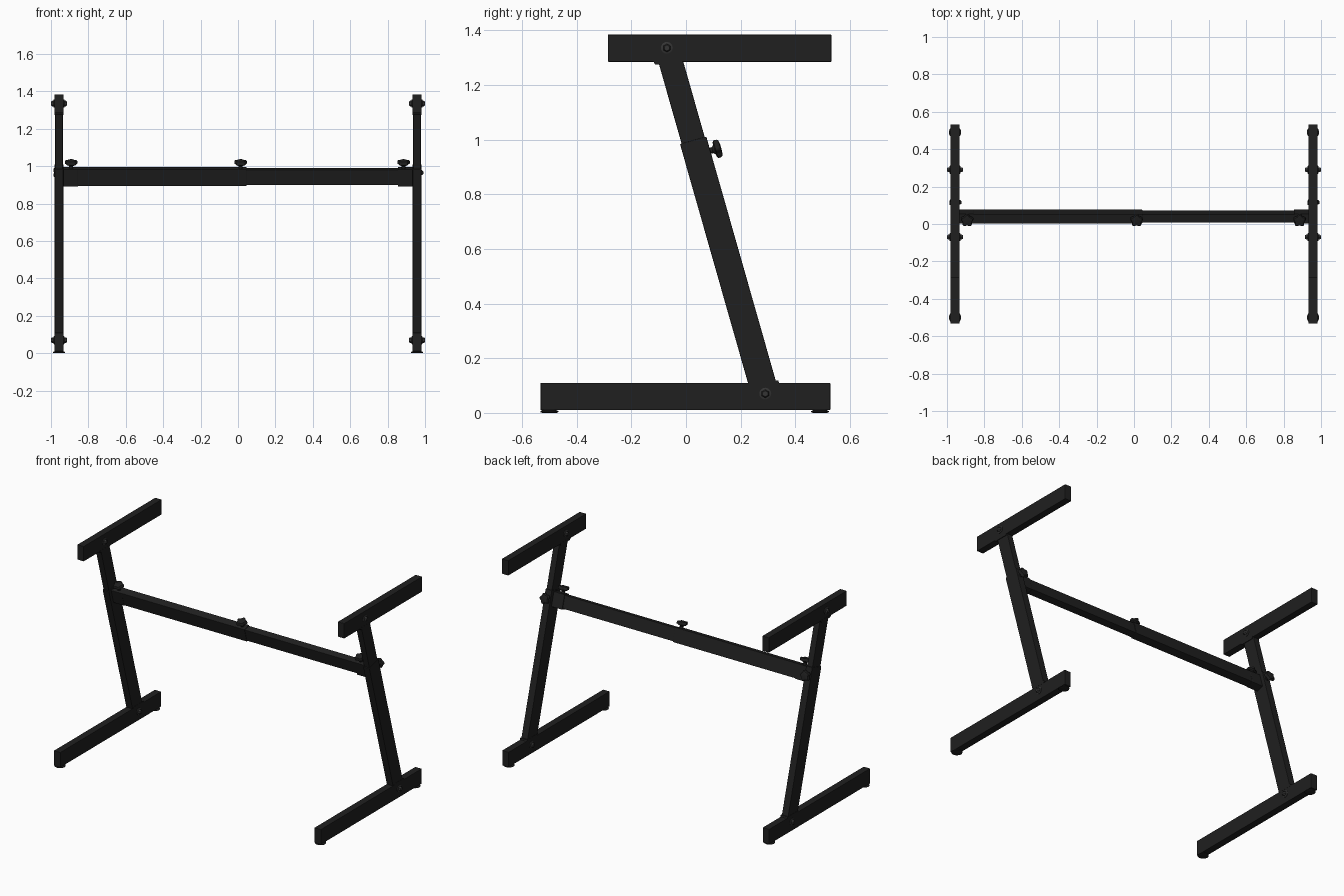
import bpy, bmesh, math
from mathutils import Matrix, Vector

if "Cube" in bpy.data.objects:
    bpy.data.objects.remove(bpy.data.objects["Cube"])

def material(name, v):
    m = bpy.data.materials.new(name)
    m.diffuse_color = (v, v, v, 1)
    m.use_nodes = True
    m.node_tree.nodes["Principled BSDF"].inputs["Base Color"].default_value = m.diffuse_color
    return m

BLACK = material("black_steel", 0.014)
BOLT = material("bolt_steel", 0.035)
TILT = math.atan2(0.36, 1.265)          # backward lean of the legs
LEAN = Matrix.Rotation(TILT, 4, 'X')
X = 0.957                               # side frame position

def finish(bm, name, mat, matrix, smooth=False):
    bmesh.ops.recalc_face_normals(bm, faces=bm.faces)
    me = bpy.data.meshes.new(name)
    bm.to_mesh(me)
    bm.free()
    me.transform(matrix)
    me.materials.append(mat)
    ob = bpy.data.objects.new(name, me)
    bpy.context.collection.objects.link(ob)
    if smooth:
        bpy.ops.object.select_all(action='DESELECT')
        ob.select_set(True)
        bpy.context.view_layer.objects.active = ob
        bpy.ops.object.shade_smooth_by_angle(angle=math.radians(35))
    return ob

def box(name, lo, hi, matrix=Matrix(), bevel=0.003):
    lo, hi = Vector(lo), Vector(hi)
    bm = bmesh.new()
    bmesh.ops.create_cube(bm, size=1)
    for v in bm.verts:
        v.co = (lo + hi) / 2 + Vector(a * b for a, b in zip(v.co, hi - lo))
    if bevel:
        bmesh.ops.bevel(bm, geom=bm.edges[:], offset=bevel, segments=2,
                        profile=0.5, affect='EDGES')
    return finish(bm, name, BLACK, matrix)

def stack(name, rings, matrix, mat=BLACK, n=24, lobes=0, depth=0.0):
    """Closed solid along local z from (radius, z) rings, optionally lobed."""
    bm = bmesh.new()
    loops = []
    for r, z in rings:
        loop = []
        for i in range(n):
            a = 2 * math.pi * i / n
            rr = r * (1 + depth * math.cos(lobes * a))
            loop.append(bm.verts.new((rr * math.cos(a), rr * math.sin(a), z)))
        loops.append(loop)
    for a, b in zip(loops, loops[1:]):
        for i in range(n):
            j = (i + 1) % n
            bm.faces.new((a[i], a[j], b[j], b[i]))
    bm.faces.new(loops[0])
    bm.faces.new(loops[-1])
    return finish(bm, name, mat, matrix, n > 6)

def knob(name, matrix):
    stack(name + "_stem", [(0.011, 0.035), (0.011, 0.058), (0.02, 0.068)], matrix, n=16)
    stack(name + "_head", [(0.024, 0.066), (0.031, 0.070), (0.031, 0.082),
                           (0.027, 0.088), (0.012, 0.091)], matrix,
          n=40, lobes=5, depth=0.13)

def flare(name, matrix, w0, w1, z0, z1):
    """Small tapered collar where a leg meets a rail."""
    bm = bmesh.new()
    bmesh.ops.create_cube(bm, size=1)
    for v in bm.verts:
        top = v.co.z > 0
        v.co = (v.co.x * 0.05, v.co.y * 2 * (w1 if top else w0), z1 if top else z0)
    finish(bm, name, BLACK, matrix)

# Two mirrored side frames
for s, side in ((-1, "left"), (1, "right")):
    place = Matrix.Translation((s * X, 0, 0))
    box(side + "_foot", (-0.024, -0.532, 0.01), (0.024, 0.528, 0.11), place)
    box(side + "_top_arm", (-0.024, -0.286, 1.284), (0.024, 0.532, 1.384), place)
    for y, end in ((-0.5, "front"), (0.49, "back")):
        stack(f"{side}_{end}_foot_pad", [(0.026, 0), (0.033, 0.003), (0.033, 0.006), (0.018, 0.014)],
              Matrix.Translation((s * X, y, 0)))

    # Leaning telescopic leg
    leg = Matrix.Translation((s * X, 0.29, 0.07)) @ LEAN
    box(side + "_lower_leg", (-0.0235, -0.05, 0), (0.0235, 0.05, 0.964), leg)
    box(side + "_upper_leg", (-0.0205, -0.044, 0.9), (0.0205, 0.044, 1.31), leg)
    flare(side + "_lower_collar", Matrix.Translation((s * X, 0.286, 0)), 0.057, 0.051, 0.105, 0.119)
    flare(side + "_upper_collar", Matrix.Translation((s * X, -0.066, 0)), 0.047, 0.056, 1.275, 1.29)

    # Pivot bolts on both faces of each rail
    for y, z, end in ((0.29, 0.07, "lower"), (-0.07, 1.335, "upper")):
        for d in (-1, 1):
            m = (Matrix.Translation((s * X, y, z)) @ Matrix.Rotation(d * math.pi / 2, 4, 'Y'))
            tag = f"{side}_{end}_{'inner' if d != s else 'outer'}"
            stack(tag + "_washer", [(0.022, 0.02), (0.022, 0.027), (0.019, 0.029)], m, BOLT)
            stack(tag + "_bolt", [(0.015, 0.026), (0.015, 0.036), (0.011, 0.042)], m, BOLT, n=6)

    # Height locking knob behind the leg
    bar_end = Matrix.Translation((s * X, 0.041, 0.945)) @ LEAN
    knob(side + "_height_knob", bar_end @ Matrix.Rotation(-math.pi / 2, 4, 'X'))

    # Socket joining the crossbar to the leg
    x0, x1 = sorted((s * 0.855, s * 0.94))
    box(side + "_bar_socket", (x0, -0.0265, -0.049), (x1, 0.0265, 0.046),
        Matrix.Translation((0, 0.04, 0.945)) @ LEAN)

# Telescopic crossbar
bar = Matrix.Translation((0, 0.04, 0.945)) @ LEAN
box("crossbar_outer", (-0.94, -0.0255, -0.046), (0.045, 0.0255, 0.046), bar)
box("crossbar_inner", (0.0, -0.0225, -0.042), (0.94, 0.0225, 0.042), bar)
for x, tag in ((-0.892, "left"), (0.014, "middle"), (0.885, "right")):
    knob(tag + "_bar_knob", bar @ Matrix.Translation((x, 0, 0)) @ Matrix.Rotation(math.pi / 2, 4, 'Z'))
